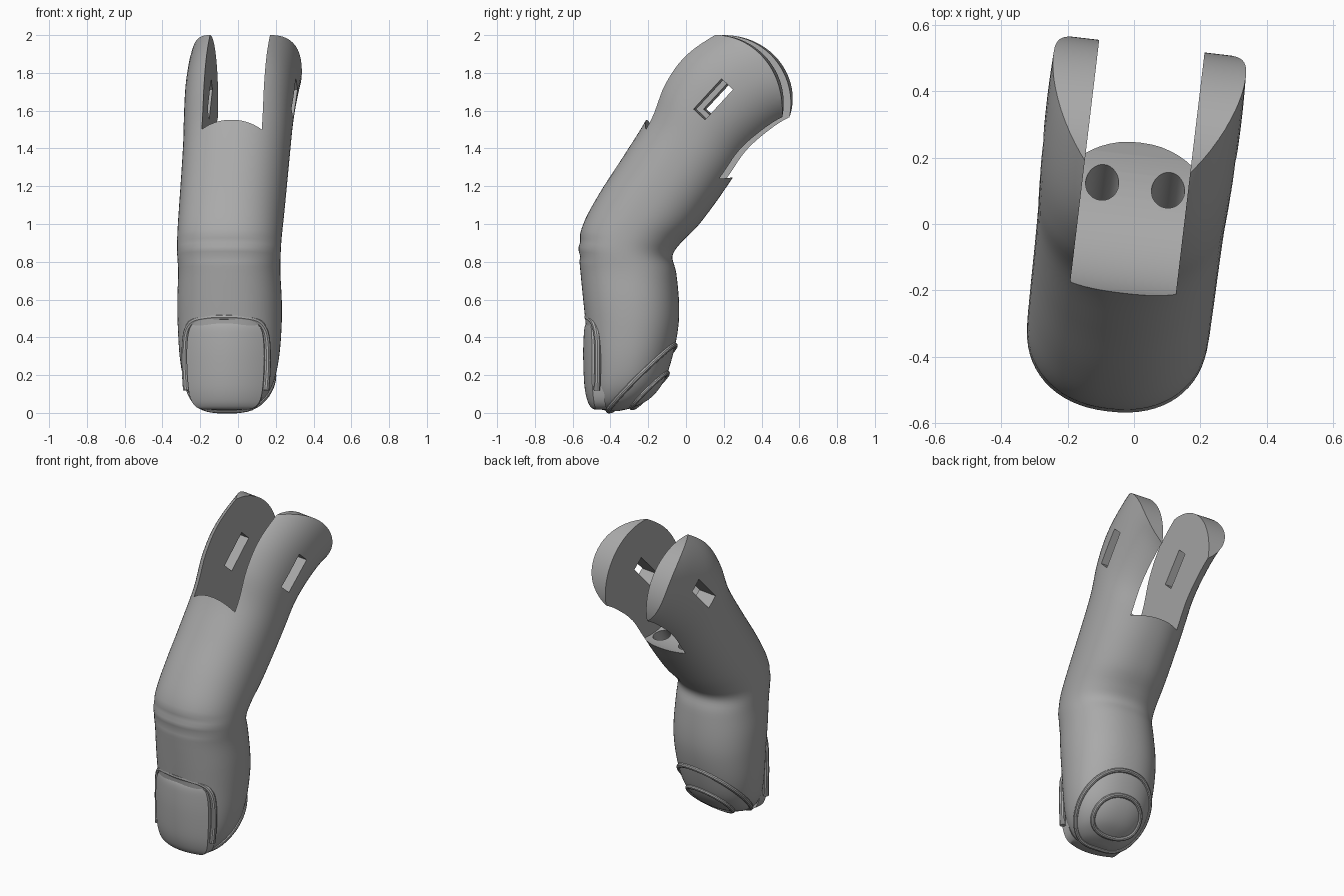
import bpy, bmesh, math
from mathutils import Vector, Matrix
from mathutils.bvhtree import BVHTree

if "Cube" in bpy.data.objects:
    bpy.data.objects.remove(bpy.data.objects["Cube"])

grey = bpy.data.materials.new("plain grey")
grey.use_nodes = True
grey.diffuse_color = (0.4, 0.4, 0.4, 1)
grey.node_tree.nodes["Principled BSDF"].inputs["Base Color"].default_value = (0.4, 0.4, 0.4, 1)

PIVOT = Vector((0, 0.18, 1.64))
TURN = Matrix.Translation((-0.01, 0, 0)) @ Matrix.Rotation(math.radians(-6.8), 4, 'Z')


def add_object(name, bm):
    bmesh.ops.recalc_face_normals(bm, faces=bm.faces)
    mesh = bpy.data.meshes.new(name)
    bm.to_mesh(mesh)
    bm.free()
    mesh.materials.append(grey)
    obj = bpy.data.objects.new(name, mesh)
    bpy.context.collection.objects.link(obj)
    return obj


def loft(name, rings, closed=False):
    """Skin a list of point rings; capped unless the rings form a loop."""
    bm = bmesh.new()
    rows = [[bm.verts.new(p) for p in ring] for ring in rings]
    n = len(rows[0])
    pairs = list(zip(rows, rows[1:])) + ([(rows[-1], rows[0])] if closed else [])
    for a, b in pairs:
        for i in range(n):
            bm.faces.new((a[i], a[(i + 1) % n], b[(i + 1) % n], b[i]))
    if not closed:
        bm.faces.new(rows[0])
        bm.faces.new(rows[-1])
    return add_object(name, bm)


def prism(name, outline, half_width):
    """Extrude a side outline (y, z) across the finger."""
    return loft(name, [[(x, y, z) for y, z in outline] for x in (-half_width, half_width)])


def tube(name, points, radius, closed=True):
    points = [Vector(p) for p in points]
    rings, n = [], len(points)
    mid = sum(points, Vector()) / n
    for i, p in enumerate(points):
        before = points[i - 1] if closed or i else p
        after = points[(i + 1) % n] if closed or i < n - 1 else p
        along = (after - before).normalized()
        out = (p - mid)
        out = (out - along * out.dot(along)).normalized()
        up = along.cross(out)
        rings.append([p + radius * (out * math.cos(t) + up * math.sin(t))
                      for t in (math.tau * k / 10 for k in range(10))])
    return loft(name, rings, closed)


def spline(rows, steps):
    """Smooth interpolation through rows of values."""
    result = []
    for i in range(len(rows) - 1):
        quad = [rows[max(i - 1, 0)], rows[i], rows[i + 1], rows[min(i + 2, len(rows) - 1)]]
        for s in range(steps):
            t = s / steps
            result.append([0.5 * (2 * b + (c - a) * t + (2*a - 5*b + 4*c - d) * t**2
                                  + (3*b - a - 3*c + d) * t**3) for a, b, c, d in zip(*quad)])
    return result + [rows[-1]]


def cut(target, cutter):
    mod = target.modifiers.new("cut", 'BOOLEAN')
    mod.operation, mod.solver, mod.object = 'DIFFERENCE', 'EXACT', cutter
    bpy.context.view_layer.objects.active = target
    bpy.ops.object.modifier_apply(modifier=mod.name)
    bpy.data.objects.remove(cutter)


# Finger body: front y, z, back y, z, half width
sections = [
    (-.42, .012, -.36, .01, .06), (-.47, .025, -.28, .03, .13), (-.50, .07, -.19, .08, .19),
    (-.515, .15, -.12, .17, .235), (-.52, .28, -.075, .30, .262), (-.53, .45, -.045, .45, .274),
    (-.545, .60, -.04, .58, .276), (-.56, .75, -.055, .74, .27), (-.57, .88, -.075, .83, .274),
    (-.545, 1.0, -.03, .90, .276), (-.46, 1.16, .06, .99, .278), (-.33, 1.36, .16, 1.12, .28),
    (-.20, 1.57, .25, 1.25, .283), (-.12, 1.77, .33, 1.36, .288), (0, 1.93, .43, 1.45, .293),
    (.2, 2.06, .55, 1.53, .295), (.4, 2.15, .68, 1.56, .29)]
rings = []
for fy, fz, by, bz, w in spline(sections, 5):
    front, back = Vector((0, fy, fz)), Vector((0, by, bz))
    ring = []
    for k in range(64):
        t = math.tau * k / 64
        c, s = (math.copysign(abs(v) ** 0.9, v) for v in (math.cos(t), math.sin(t)))
        p = (front + back) / 2 + (front - back) / 2 * c + Vector((w * s, 0, 0))
        # Knuckle creases
        if c > 0:
            for height in (0.83, 0.91):
                p.y += 0.008 * c * math.exp(-((p.z - height) / 0.02) ** 2)
        ring.append(p)
    rings.append(ring)
body = loft("finger_body", rings)

# Raised oval rings on the finger pad, following the skin
bm = bmesh.new()
bm.from_mesh(body.data)
skin = BVHTree.FromBMesh(bm)
bm.free()
slope = Vector((0, 1, 1)).normalized()
for name, centre in (("outer_pad_ring", (0, -.225, .195)), ("inner_pad_ring", (0, -.182, .132))):
    points = []
    for k in range(64):
        t = math.tau * k / 64
        way = slope * math.cos(t) + Vector((math.sin(t), 0, 0))
        hit = skin.ray_cast(Vector(centre), way.normalized())[0]
        if hit:
            points.append(hit)
    tube(name, points, 0.014)

# Rounded end of the prongs
arc = [math.radians(a) for a in range(-25, 111, 3)]
outline = [(PIVOT.y + r * math.cos(a), PIVOT.z + r * math.sin(a))
           for r, angles in ((0.36, arc), (0.9, arc[::-1])) for a in angles]
cut(body, prism("end_cutter", outline, 0.6))

# Hinge gap with a concave floor
outline = [(PIVOT.y + 0.4 * math.cos(math.tau * k / 96), PIVOT.z + 0.4 * math.sin(math.tau * k / 96))
           for k in range(96)]
cut(body, prism("gap_cutter", outline, 0.16))

# Slanted pin slot through both prongs
u, v = Vector((0.68, 0.73)), Vector((0.73, -0.68))
mid = Vector((0.18, 1.66))
outline = [mid + u * a * 0.11 + v * b * 0.042 for a, b in ((-1, -1), (1, -1), (1, 1), (-1, 1))]
cut(body, prism("slot_cutter", outline, 0.6))

# Cord holes in the gap floor
axis = Vector((0, 0.55, 0.83))
for side in (-1, 1):
    bm = bmesh.new()
    place = (Matrix.Translation(Vector((side * 0.1, 0.115, 1.25)))
             @ axis.to_track_quat('Z', 'Y').to_matrix().to_4x4())
    bmesh.ops.create_cone(bm, cap_ends=True, segments=32, radius1=0.05, radius2=0.05,
                          depth=0.4, matrix=place)
    cut(body, add_object("hole_cutter", bm))

# Fingernail: height, front y, half width
nail_rows = [(.018, -.485, .12), (.03, -.505, .155), (.07, -.525, .185), (.15, -.54, .2),
             (.3, -.546, .207), (.41, -.543, .2), (.46, -.537, .18), (.488, -.525, .13)]
rings = []
for z, y, w in spline(nail_rows, 4):
    xs = [w * (k / 10 - 1) for k in range(21)]
    face = [(x, y + 1.6 * x * x, z) for x in xs]
    rings.append(face + [(x, fy + 0.06, z) for x, fy, z in reversed(face)])
loft("fingernail", rings)

# Skin fold around the nail
half = [(.212, .12), (.22, .25), (.217, .38), (.2, .45), (.16, .49), (.08, .505)]
path = half + [(0, .508)] + [(-x, z) for x, z in reversed(half)]
tube("nail_fold", [(x, -.522 + 1.6 * x * x, z) for x, z in spline(path, 5)], 0.018, closed=False)

# Turn the finger slightly and shade it
for obj in list(bpy.context.scene.objects):
    if obj.type == 'MESH' and grey.name in obj.data.materials:
        obj.data.transform(TURN)
        bpy.ops.object.select_all(action='DESELECT')
        obj.select_set(True)
        bpy.context.view_layer.objects.active = obj
        bpy.ops.object.shade_smooth_by_angle(angle=math.radians(35))
